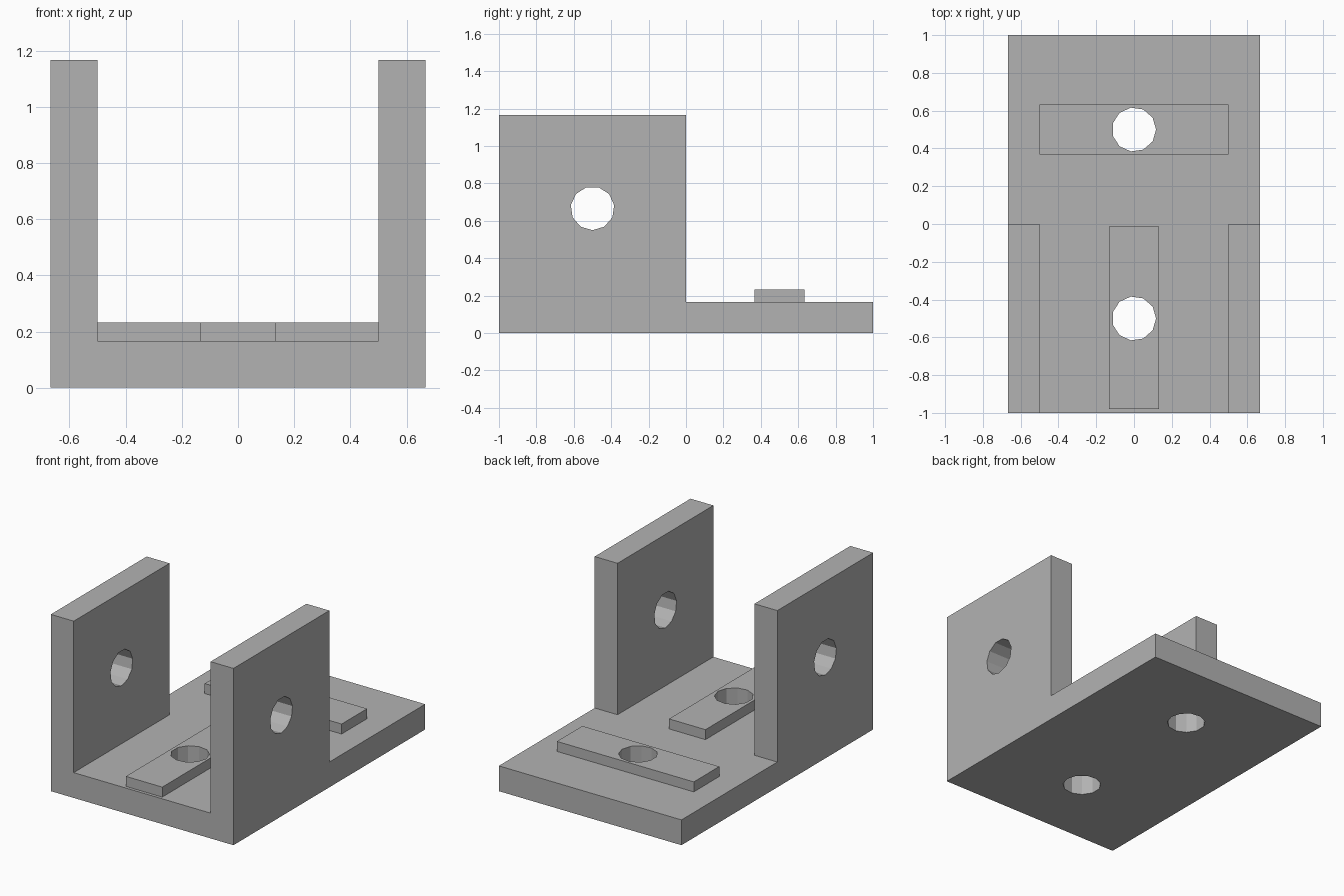
import bpy
import bmesh
from math import pi
from mathutils import Matrix

cube = bpy.data.objects.get("Cube")
if cube:
    bpy.data.objects.remove(cube)

HALF_W, INNER, FLOOR, TOP = 0.667, 0.5, 0.167, 1.167
HOLE_R, HOLE_Z, SIDES = 0.117, 0.667, 11

grey = bpy.data.materials.new("plain grey")
grey.use_nodes = True
grey.diffuse_color = (0.45, 0.45, 0.45, 1)
grey.node_tree.nodes["Principled BSDF"].inputs["Base Color"].default_value = grey.diffuse_color


def finish(name, bm):
    bmesh.ops.recalc_face_normals(bm, faces=bm.faces)
    mesh = bpy.data.meshes.new(name)
    bm.to_mesh(mesh)
    bm.free()
    mesh.materials.append(grey)
    obj = bpy.data.objects.new(name, mesh)
    bpy.context.scene.collection.objects.link(obj)
    return obj


def extrude_profile(name, points, half_width):
    """Sweep a (y, z) outline across x."""
    bm = bmesh.new()
    face = bm.faces.new([bm.verts.new((-half_width, y, z)) for y, z in points])
    swept = bmesh.ops.extrude_face_region(bm, geom=[face])
    verts = [v for v in swept["geom"] if isinstance(v, bmesh.types.BMVert)]
    bmesh.ops.translate(bm, verts=verts, vec=(2 * half_width, 0, 0))
    return finish(name, bm)


def box(name, half_x, y0, y1, z0, z1):
    return extrude_profile(name, [(y0, z0), (y1, z0), (y1, z1), (y0, z1)], half_x)


def drill(name, matrix, depth):
    bm = bmesh.new()
    bmesh.ops.create_cone(bm, cap_ends=True, segments=SIDES, radius1=HOLE_R,
                          radius2=HOLE_R, depth=depth)
    # Put one corner of the polygon on local +x
    corner = bm.verts[:][0]
    bm.verts.ensure_lookup_table()
    corner = bm.verts[0].co.to_2d()
    angle = corner.angle_signed((1, 0))
    bmesh.ops.transform(bm, verts=bm.verts, matrix=matrix @ Matrix.Rotation(-angle, 4, "Z"))
    return finish(name, bm)


def cut(obj, cutters):
    for cutter in cutters:
        cutter.hide_render = True
        mod = obj.modifiers.new("cut", "BOOLEAN")
        mod.operation, mod.solver, mod.object = "DIFFERENCE", "EXACT", cutter
    bpy.context.view_layer.update()
    graph = bpy.context.evaluated_depsgraph_get()
    mesh = bpy.data.meshes.new_from_object(obj.evaluated_get(graph))
    obj.modifiers.clear()
    obj.data = mesh


# Bracket body: L-shaped side outline with a channel between the cheeks
body = extrude_profile("bracket_body", [(-1, 0), (1, 0), (1, FLOOR), (0, FLOOR), (0, TOP), (-1, TOP)], HALF_W)
channel = box("channel_cutter", INNER, -1.2, 0.2, FLOOR, TOP + 0.2)

# Raised pads on the floor
cross_pad = box("cross_pad", INNER, 0.367, 0.633, FLOOR, 0.233)
long_pad = box("long_pad", 0.133, -0.98, -0.013, FLOOR, 0.233)

# Floor holes, and one bore through both cheeks
back_hole = drill("back_hole_cutter", Matrix.Translation((0, 0.5, 0)), 1)
front_hole = drill("front_hole_cutter", Matrix.Translation((0, -0.5, 0)), 1)
cheek_bore = drill("cheek_bore_cutter",
                   Matrix.Translation((0, -0.5, HOLE_Z)) @ Matrix.Rotation(pi / 2, 4, "Y"), 2)

cut(body, [channel, back_hole, front_hole, cheek_bore])
cut(cross_pad, [back_hole])
cut(long_pad, [front_hole])

for helper in (channel, back_hole, front_hole, cheek_bore):
    bpy.data.objects.remove(helper)
